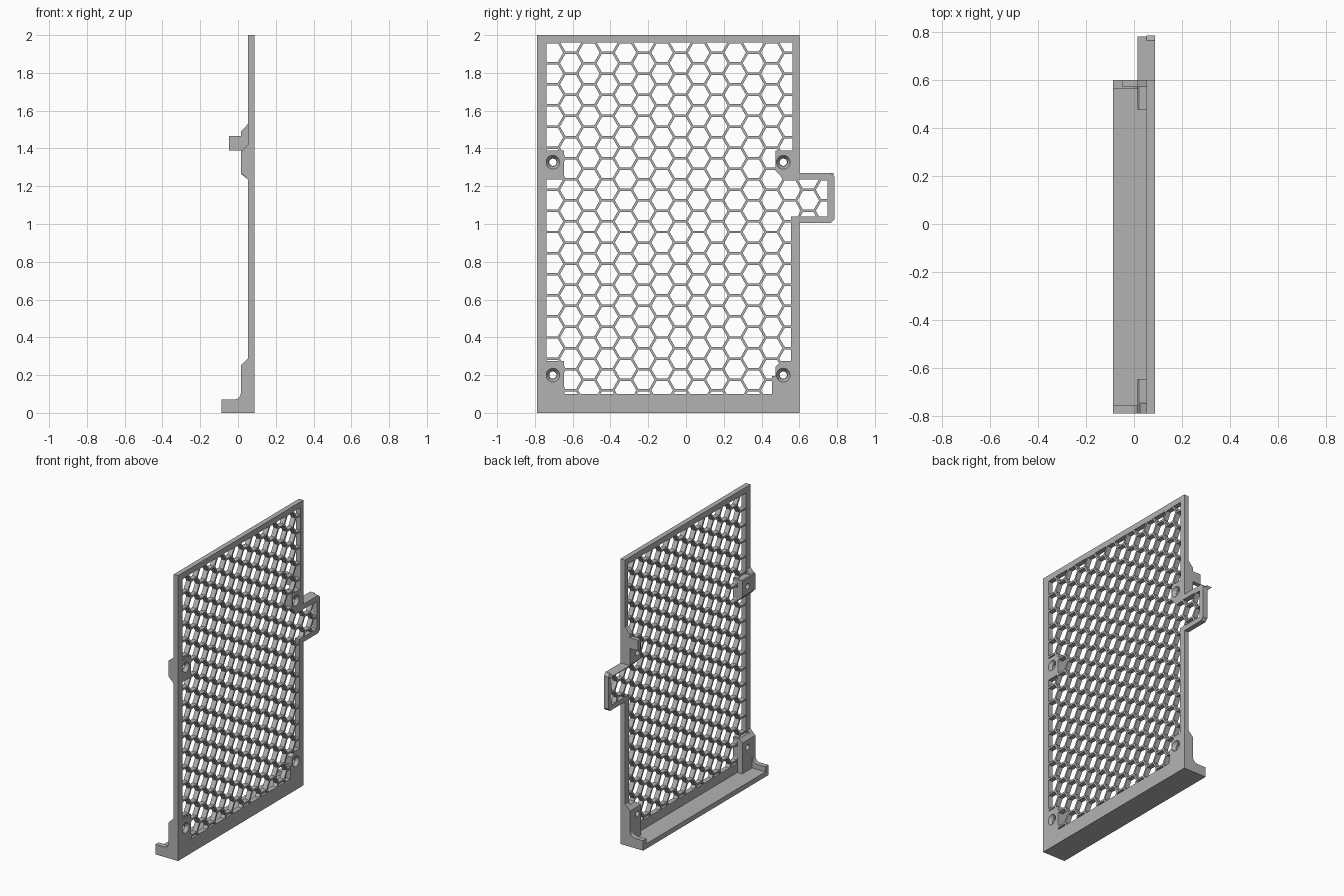
import bpy, bmesh, math
from mathutils import Matrix, Vector

cube = bpy.data.objects.get("Cube")
if cube:
    bpy.data.objects.remove(cube, do_unlink=True)

grey = bpy.data.materials.new("matte grey")
grey.use_nodes = True
COLOUR = (0.45, 0.45, 0.45, 1)
grey.diffuse_color = COLOUR
grey.node_tree.nodes["Principled BSDF"].inputs["Base Color"].default_value = COLOUR

BACK, FRONT, PAD = 0.053, 0.088, 0.015   # plate thickness range and boss depth along x
LEFT, RIGHT, TOP = -0.79, 0.60, 2.0


def finish(name, bm):
    bmesh.ops.recalc_face_normals(bm, faces=bm.faces)
    mesh = bpy.data.meshes.new(name)
    bm.to_mesh(mesh)
    bm.free()
    mesh.materials.append(grey)
    obj = bpy.data.objects.new(name, mesh)
    bpy.context.collection.objects.link(obj)
    return obj


def prism(name, points, axis, a, b):
    """Extrude an outline: (y, z) points along x, or (x, z) points along y."""
    place = (lambda p, t: (t, p[0], p[1])) if axis == "x" else (lambda p, t: (p[0], t, p[1]))
    bm = bmesh.new()
    face = bm.faces.new([bm.verts.new(place(p, a)) for p in points])
    moved = bmesh.ops.extrude_face_region(bm, geom=[face])["geom"]
    shift = Vector(place((0, 0), b - a))
    bmesh.ops.translate(bm, vec=shift, verts=[v for v in moved if isinstance(v, bmesh.types.BMVert)])
    return finish(name, bm)


def bar(name, y0, y1, z0, z1, x0=BACK, x1=FRONT):
    return prism(name, [(y0, z0), (y1, z0), (y1, z1), (y0, z1)], "x", x0, x1)


# Outer frame
bar("frame_left", LEFT, -0.738, 0, TOP)
bar("frame_bottom", LEFT, RIGHT, 0, 0.10)
bar("frame_top", LEFT, RIGHT, 1.96, TOP)
bar("frame_right_upper", 0.565, RIGHT, 1.235, TOP)
bar("frame_right_lower", 0.557, RIGHT, 0, 1.04)

# Side tab with clipped corners and a wedge under its top edge
prism("tab_frame", [(0.58, 1.27), (0.765, 1.27), (0.785, 1.25), (0.785, 1.025), (0.765, 1.005),
                    (0.58, 1.005), (0.58, 1.04), (0.748, 1.04), (0.748, 1.235), (0.58, 1.235)],
      "x", BACK, FRONT)
prism("tab_wedge", [(BACK, 1.235), (PAD, 1.265), (PAD, 1.27), (BACK, 1.27)], "y", 0.59, 0.78)

# Honeycomb, clipped to the opening
PITCH, WALL = 0.1117, 0.013
STEP = PITCH * math.sqrt(3) / 2
SIDE = PITCH / math.sqrt(3)
OPENINGS = [(-0.738, 0.56, 0.10, 1.96), (0.5, 0.748, 1.04, 1.235)]
SOLIDS = [(-0.8, -0.645, 1.235, 1.39), (0.475, 0.7, 1.24, 1.39),
          (-0.8, -0.645, 0, 0.275), (0.475, 0.7, 0, 0.275)]


def within(p, box, grow):
    return box[0] - grow < p.x < box[1] + grow and box[2] - grow < p.y < box[3] + grow


def is_open(p):
    return (any(within(p, b, 0.012) for b in OPENINGS)
            and not any(within(p, b, -0.012) for b in SOLIDS))


bm = bmesh.new()
for col in range(-1, 17):
    for row in range(-1, 19):
        centre = Vector((-0.707 + col * STEP, 1.907 - (row + 0.5 * (col % 2)) * PITCH))
        corners = [centre + SIDE * Vector((math.cos(k * math.pi / 3), math.sin(k * math.pi / 3)))
                   for k in range(4)]
        for p, q in zip(corners, corners[1:]):
            inside = [t / 24 for t in range(25) if is_open(p.lerp(q, t / 24))]
            if len(inside) < 2:
                continue
            a, b = p.lerp(q, inside[0]), p.lerp(q, inside[-1])
            mid, d = (a + b) / 2, b - a
            matrix = (Matrix.Translation(((BACK + FRONT) / 2, mid.x, mid.y))
                      @ Matrix.Rotation(math.atan2(d.y, d.x), 4, "X")
                      @ Matrix.Diagonal((FRONT - BACK - 0.001, d.length + WALL / 2, WALL, 1)))
            bmesh.ops.create_cube(bm, size=1, matrix=matrix)
finish("honeycomb_mesh", bm)


# Screw bosses with countersunk holes
def drill(obj, y, z):
    for r_back, r_front, x0, x1 in ((0.019, 0.019, -0.1, 0.2), (0.022, 0.037, 0.066, 0.089)):
        cut = bmesh.new()
        bmesh.ops.create_cone(cut, cap_ends=True, segments=32, radius1=r_back, radius2=r_front,
                              depth=x1 - x0, matrix=Matrix.Translation(((x0 + x1) / 2, y, z))
                              @ Matrix.Rotation(math.pi / 2, 4, "Y"))
        cutter = finish("hole_cutter", cut)
        cutter.hide_render = True
        mod = obj.modifiers.new("hole", "BOOLEAN")
        mod.operation, mod.solver, mod.object = "DIFFERENCE", "EXACT", cutter
        bpy.context.view_layer.objects.active = obj
        bpy.ops.object.modifier_apply(modifier=mod.name)
        bpy.data.objects.remove(cutter, do_unlink=True)


def clip_corner(obj, point, normal):
    bm = bmesh.new()
    bm.from_mesh(obj.data)
    bmesh.ops.bisect_plane(bm, geom=bm.verts[:] + bm.edges[:] + bm.faces[:], plane_co=point,
                           plane_no=normal, clear_outer=True)
    bmesh.ops.holes_fill(bm, edges=[e for e in bm.edges if e.is_boundary])
    bmesh.ops.recalc_face_normals(bm, faces=bm.faces)
    bm.to_mesh(obj.data)
    bm.free()


upper = [(FRONT, 1.235), (BACK, 1.235), (PAD, 1.275), (PAD, 1.385), (0.02, 1.39), (FRONT, 1.39)]
lower = [(FRONT, 0.03), (PAD, 0.03), (PAD, 0.25), (0.04, 0.275), (FRONT, 0.275)]
for side, y0, y1, hole in (("left", LEFT, -0.645, -0.705), ("right", 0.475, RIGHT, 0.515)):
    top_boss = prism("upper_boss_" + side, upper, "y", y0, y1)
    low_boss = prism("lower_boss_" + side, lower, "y", y0, y1)
    if side == "right":
        clip_corner(top_boss, (0, 0.475, 1.28), (0, -1, -1))
        clip_corner(low_boss, (0, 0.475, 0.245), (0, -1, 1))
    drill(top_boss, hole, 1.327)
    drill(low_boss, hole, 0.2)
bar("lower_boss_step", 0.455, 0.48, 0.09, 0.195)
prism("upper_boss_slope", [(BACK, 1.38), (PAD, 1.38), (BACK, 1.42)], "y", LEFT, -0.745)

# Catch with a hook on the back of the right edge
prism("catch", [(0.06, 1.235), (BACK, 1.235), (PAD, 1.275), (PAD, 1.39), (-0.048, 1.39),
                (-0.048, 1.465), (PAD, 1.465), (PAD, 1.49), (BACK, 1.53), (0.06, 1.53)],
      "y", 0.57, RIGHT)

# Bottom ledge with shaped end ribs
bar("ledge", LEFT, RIGHT, 0, 0.035, -0.088, BACK + 0.01)
curve = [(-0.022 + 0.037 * math.sin(a), 0.107 - 0.037 * math.cos(a))
         for a in (k * math.pi / 12 for k in range(7))]
rib = [(0.06, 0), (-0.088, 0), (-0.088, 0.07)] + curve + [(PAD, 0.25), (BACK, 0.29), (0.06, 0.29)]
for side, y0 in (("left", LEFT), ("right", RIGHT - 0.035)):
    prism("ledge_rib_" + side, rib, "y", y0, y0 + 0.035)
